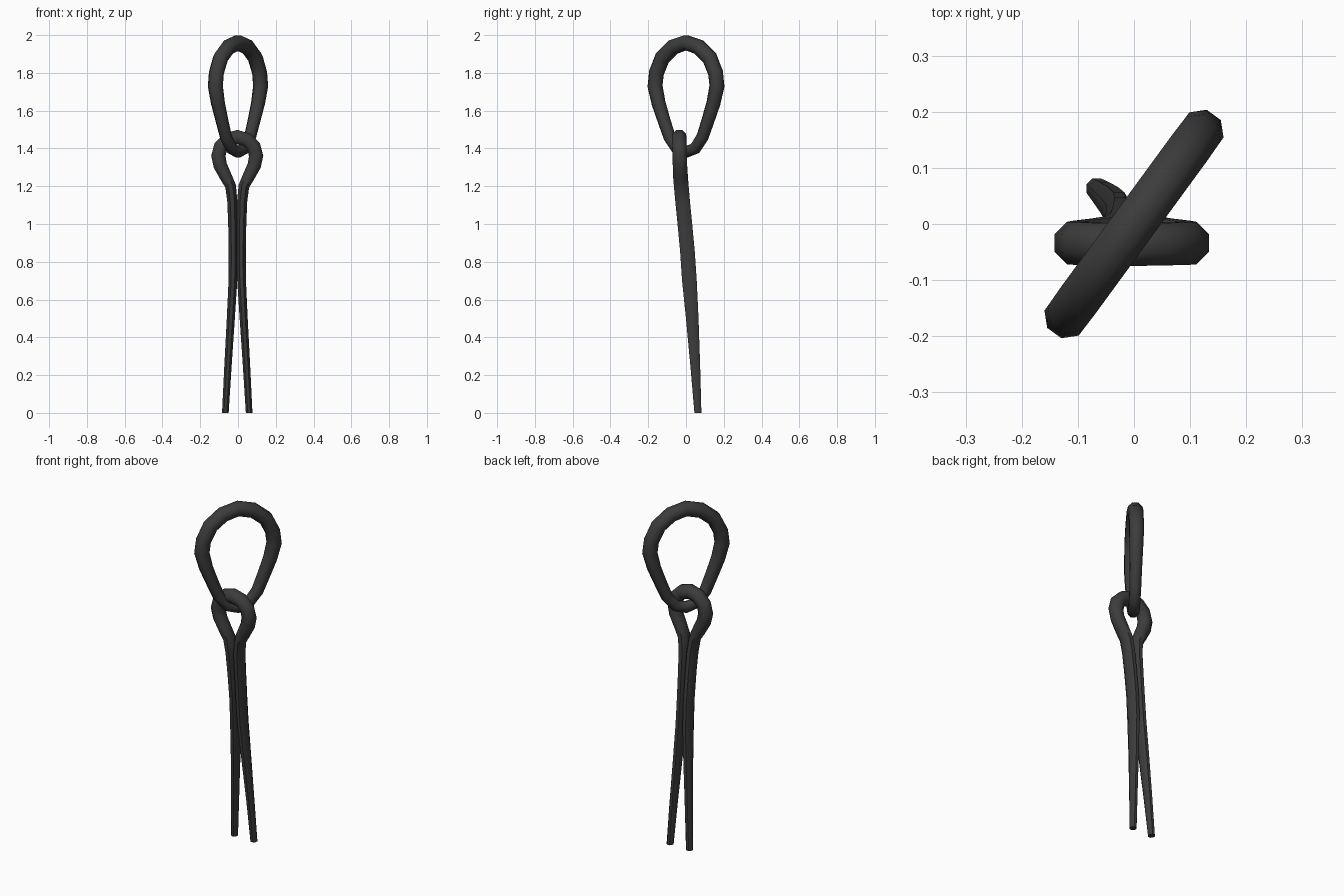
import bpy, bmesh, math
from mathutils import Vector

if "Cube" in bpy.data.objects:
    bpy.data.objects.remove(bpy.data.objects["Cube"])

SIDES = 8
mat = bpy.data.materials.new("dark_iron")
mat.diffuse_color = (0.045, 0.045, 0.045, 1)
mat.use_nodes = True
mat.node_tree.nodes["Principled BSDF"].inputs["Base Color"].default_value = mat.diffuse_color


def sweep(name, path, radii, flat_axis, closed):
    """Loft an oval 8-sided section along a planar path."""
    bm = bmesh.new()
    rings, n = [], len(path)
    for i, p in enumerate(path):
        if closed:
            a, b = path[i - 1], path[(i + 1) % n]
        else:
            a, b = path[max(i - 1, 0)], path[min(i + 1, n - 1)]
        side = (b - a).cross(flat_axis).normalized()
        ring = []
        for k in range(SIDES):
            t = 2 * math.pi * (k + 0.5) / SIDES
            co = p + side * math.cos(t) * radii[i][0] + flat_axis * math.sin(t) * radii[i][1]
            if not closed and i in (0, n - 1):
                co.z = 0
            ring.append(bm.verts.new(co))
        rings.append(ring)
    for i in range(n if closed else n - 1):
        r, s = rings[i], rings[(i + 1) % n]
        for k in range(SIDES):
            j = (k + 1) % SIDES
            bm.faces.new((r[k], r[j], s[j], s[k]))
    if not closed:
        bm.faces.new(rings[0])
        bm.faces.new(rings[-1])
    bmesh.ops.recalc_face_normals(bm, faces=bm.faces)
    me = bpy.data.meshes.new(name)
    bm.to_mesh(me)
    bm.free()
    me.materials.append(mat)
    ob = bpy.data.objects.new(name, me)
    bpy.context.collection.objects.link(ob)
    bpy.ops.object.select_all(action='DESELECT')
    ob.select_set(True)
    bpy.context.view_layer.objects.active = ob
    bpy.ops.object.shade_smooth_by_angle(angle=math.radians(50))
    return ob


# Hanging ring: pear-shaped half outline (offset, height, radius), mirrored
half = [(0, 1.96, .042), (.085, 1.937, .042), (.155, 1.88, .042), (.194, 1.80, .041),
        (.203, 1.73, .041), (.18, 1.64, .038), (.145, 1.55, .035), (.108, 1.46, .033),
        (.06, 1.40, .032), (0, 1.381, .032)]
loop = half + [(-u, z, r) for u, z, r in half[-2:0:-1]]
d = Vector((0.59, 0.807, 0)).normalized()
sweep("hanging_ring", [d * u + Vector((0, 0, z)) for u, z, r in loop],
      [(r, r) for u, z, r in loop], Vector((d.y, -d.x, 0)), True)

# Split pin: eye and one leg (offset, y, height, in-plane radius, depth radius), mirrored
half = [(0, -.037, 1.46, .041, .041), (.05, -.036, 1.446, .041, .041),
        (.087, -.035, 1.41, .041, .041), (.1, -.034, 1.36, .041, .041),
        (.09, -.032, 1.31, .039, .041), (.06, -.029, 1.25, .035, .042),
        (.035, -.025, 1.2, .031, .042), (.026, -.018, 1.12, .029, .042),
        (.023, -.006, 1.0, .027, .042), (.021, .008, .85, .026, .042),
        (.023, .018, .7, .025, .042), (.034, .033, .5, .023, .036),
        (.049, .049, .25, .021, .028), (.063, .063, 0, .019, .02)]
full = [(-h[0],) + h[1:] for h in half[:0:-1]] + half
sweep("split_pin", [Vector((h[0] - .004, h[1], h[2])) for h in full],
      [h[3:] for h in full], Vector((0, 1, 0)), False)
